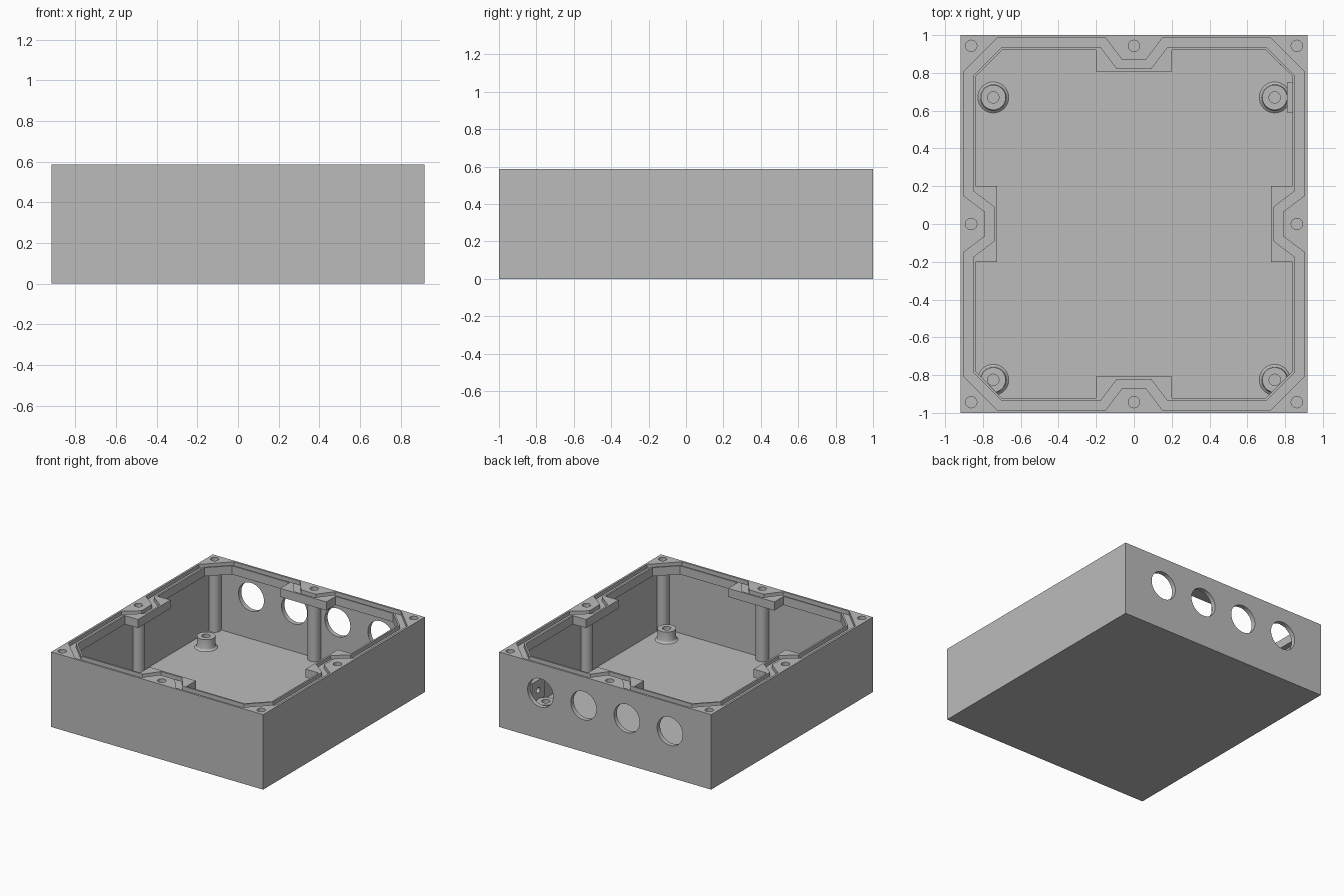
import bpy, bmesh, math
from mathutils import Matrix

cube = bpy.data.objects.get("Cube")
if cube:
    bpy.data.objects.remove(cube, do_unlink=True)

HX, HY, TOP = 0.918, 1.0, 0.587
FLOOR, WALL, RIM_BOTTOM = 0.035, 0.036, 0.52
SCREW_X, SCREW_Y = 0.862, 0.943

grey = bpy.data.materials.new("plain grey")
grey.use_nodes = True
grey.diffuse_color = (0.5, 0.5, 0.5, 1)
grey.node_tree.nodes["Principled BSDF"].inputs["Base Color"].default_value = (0.5, 0.5, 0.5, 1)


def make_object(name, bm):
    bmesh.ops.recalc_face_normals(bm, faces=bm.faces)
    mesh = bpy.data.meshes.new(name)
    bm.to_mesh(mesh)
    bm.free()
    mesh.materials.append(grey)
    obj = bpy.data.objects.new(name, mesh)
    bpy.context.collection.objects.link(obj)
    return obj


def box(name, low, high):
    bm = bmesh.new()
    bmesh.ops.create_cube(bm, size=1)
    for v in bm.verts:
        v.co = [a + (b - a) * (c + 0.5) for a, b, c in zip(low, high, v.co)]
    return make_object(name, bm)


def cylinders(name, centres, radius, length, turn=Matrix()):
    bm = bmesh.new()
    for c in centres:
        bmesh.ops.create_cone(bm, cap_ends=True, segments=40, radius1=radius, radius2=radius,
                              depth=length, matrix=Matrix.Translation(c) @ turn)
    return make_object(name, bm)


def outline(inset, cut, wide, narrow, depth=0.112):
    """Rectangle with chamfered corners and a dip around each middle screw."""
    x, y = HX - inset, HY - inset
    quarter = [(x - depth, narrow), (x, wide), (x, y - cut),
               (x - cut, y), (wide, y), (narrow, y - depth)]
    points = []
    for sx, sy in ((1, 1), (-1, 1), (-1, -1), (1, -1)):
        part = [(sx * px, sy * py) for px, py in quarter]
        points += part if sx * sy > 0 else part[::-1]
    return points


def prism(name, path, z0, z1, inner=None):
    """Upright prism of a path, or a ring when an inner path is given."""
    bm = bmesh.new()
    loops = [[bm.verts.new((x, y, z)) for x, y in p]
             for p in ([path, inner] if inner else [path]) for z in (z0, z1)]
    pairs = [(0, 1), (2, 3), (0, 2), (1, 3)] if inner else [(0, 1)]
    for a, b in pairs:
        for i in range(len(path)):
            j = (i + 1) % len(path)
            bm.faces.new((loops[a][i], loops[a][j], loops[b][j], loops[b][i]))
    if not inner:
        bm.faces.new(loops[0])
        bm.faces.new(loops[1])
    return make_object(name, bm)


def combine(target, tool, operation):
    mod = target.modifiers.new(tool.name, "BOOLEAN")
    mod.operation, mod.solver, mod.object = operation, "EXACT", tool
    bpy.context.view_layer.update()
    graph = bpy.context.evaluated_depsgraph_get()
    mesh = bpy.data.meshes.new_from_object(target.evaluated_get(graph))
    target.modifiers.clear()
    target.data = mesh
    bpy.data.objects.remove(tool, do_unlink=True)


def lathe(name, profile, location):
    bm = bmesh.new()
    verts = [bm.verts.new((r, 0, z)) for r, z in profile]
    edges = [bm.edges.new(pair) for pair in zip(verts, verts[1:])]
    bmesh.ops.spin(bm, geom=verts + edges, cent=(0, 0, 0), axis=(0, 0, 1),
                   angle=math.tau, steps=40)
    bmesh.ops.remove_doubles(bm, verts=bm.verts, dist=0.0005)
    obj = make_object(name, bm)
    obj.location = location
    return obj


# Enclosure: hollow interior below a thicker rim with screw blocks
body = box("enclosure", (-HX, -HY, 0), (HX, HY, TOP))
ix, iy = HX - WALL, HY - WALL
combine(body, box("cavity", (-ix, -iy, FLOOR), (ix, iy, RIM_BOTTOM)), "DIFFERENCE")
combine(body, prism("opening", outline(0.079, 0.14, 0.2, 0.1999, 0.114),
                    RIM_BOTTOM - 0.02, TOP + 0.1), "DIFFERENCE")

# Gasket groove winding around the screws
combine(body, prism("groove", outline(0.016, 0.177, 0.15, 0.065), TOP - 0.03, TOP + 0.1,
                    outline(0.066, 0.148, 0.175, 0.09)), "DIFFERENCE")

# Screw columns and their holes
screws = [(i * SCREW_X, j * SCREW_Y) for i in (-1, 0, 1) for j in (-1, 0, 1) if i or j]
combine(body, cylinders("columns", [(x, y, 0.285) for x, y in screws], 0.047, 0.53), "UNION")
combine(body, cylinders("screw_holes", [(x, y, TOP) for x, y in screws], 0.03, 0.4), "DIFFERENCE")

# Four cable ports through the back wall
quarter_turn = Matrix.Rotation(math.pi / 2, 4, "X")
ports = [(k * 0.187, HY, 0.362) for k in (-3, -1, 1, 3)]
combine(body, cylinders("ports", ports, 0.111, 0.16, quarter_turn), "DIFFERENCE")

# Small pad with a blind hole on the inner side wall
pad = box("side_pad", (0.81, 0.59, 0.11), (ix + 0.002, 0.75, 0.27))
combine(pad, cylinders("pad_hole", [(0.81, 0.67, 0.19)], 0.022, 0.08,
                       Matrix.Rotation(math.pi / 2, 4, "Y")), "DIFFERENCE")

# Board standoffs with flared feet
profile = [(0, 0.05), (0.03, 0.05), (0.03, 0.122), (0.066, 0.122),
           (0.066, 0.058), (0.07, 0.045), (0.083, FLOOR - 0.001)]
parts = [body, pad]
for x in (-0.745, 0.745):
    for y in (-0.825, 0.67):
        parts.append(lathe("standoff", profile, (x, y, 0)))

# Smooth round surfaces, crisp edges
bpy.ops.object.select_all(action="DESELECT")
for obj in parts:
    obj.select_set(True)
bpy.context.view_layer.objects.active = body
bpy.ops.object.shade_smooth_by_angle(angle=math.radians(30))
